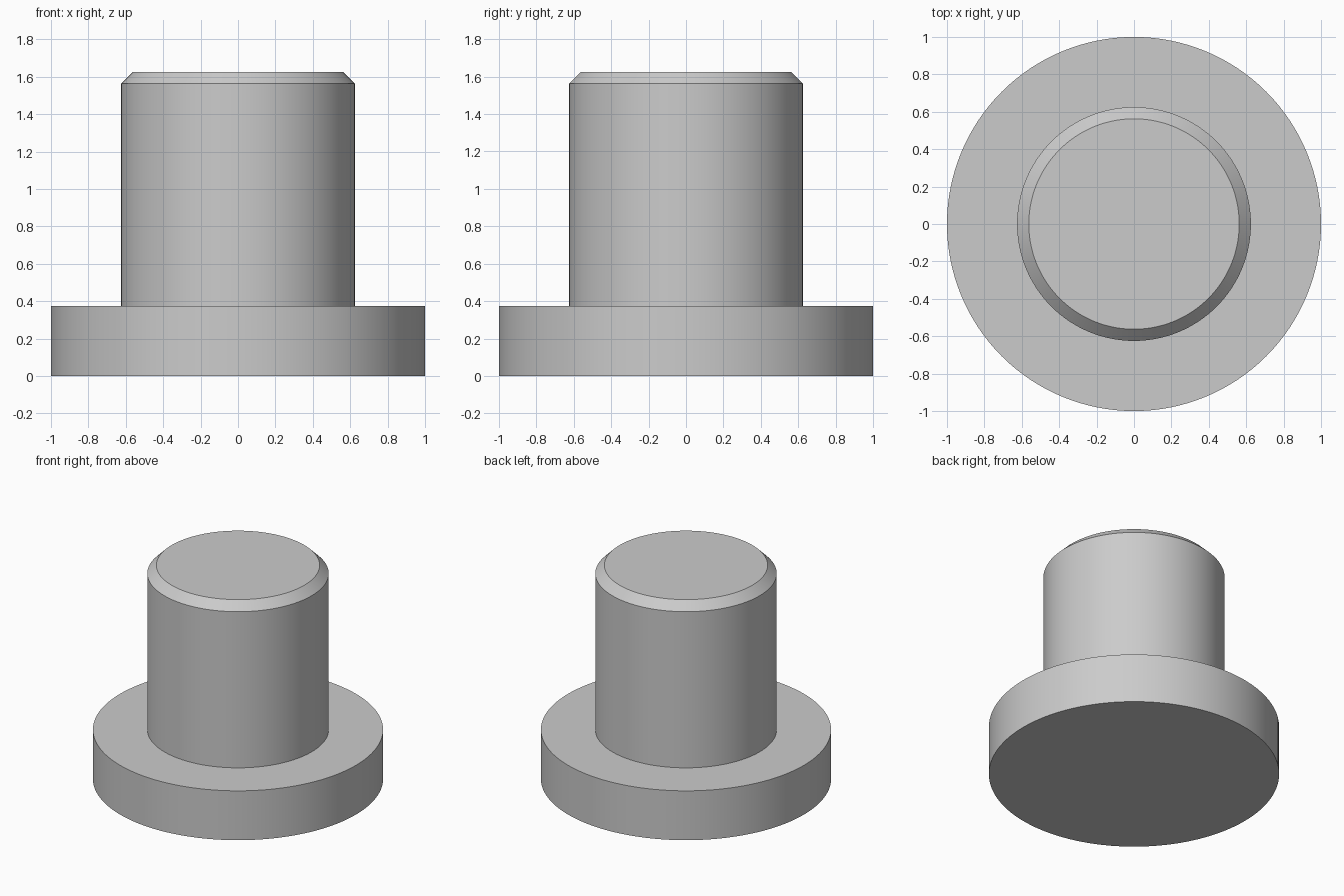
import bpy
import bmesh
import math

cube = bpy.data.objects.get("Cube")
if cube:
    bpy.data.objects.remove(cube, do_unlink=True)

SEGMENTS = 128

# Single plain grey
grey = bpy.data.materials.new("light_grey")
grey.use_nodes = True
colour = (0.6, 0.6, 0.6, 1.0)
grey.diffuse_color = colour
grey.node_tree.nodes["Principled BSDF"].inputs["Base Color"].default_value = colour


def turned_part(name, profile, material):
    """Revolve (radius, height) points around z and cap both ends."""
    bm = bmesh.new()
    rings = []
    for radius, height in profile:
        angles = [math.tau * i / SEGMENTS for i in range(SEGMENTS)]
        rings.append([bm.verts.new((radius * math.cos(a), radius * math.sin(a), height))
                      for a in angles])
    for low, high in zip(rings, rings[1:]):
        for i in range(SEGMENTS):
            j = (i + 1) % SEGMENTS
            bm.faces.new((low[i], low[j], high[j], high[i]))
    bm.faces.new(list(reversed(rings[0])))
    bm.faces.new(rings[-1])
    mesh = bpy.data.meshes.new(name)
    bm.to_mesh(mesh)
    bm.free()
    mesh.materials.append(material)
    obj = bpy.data.objects.new(name, mesh)
    bpy.context.collection.objects.link(obj)
    bpy.ops.object.select_all(action="DESELECT")
    obj.select_set(True)
    bpy.context.view_layer.objects.active = obj
    bpy.ops.object.shade_smooth_by_angle(angle=math.radians(30))
    return obj


# Flange, shoulder, shaft and chamfered tip turned as one solid
turned_part("flanged_pin", [
    (1.0, 0.0),
    (1.0, 0.375),
    (0.625, 0.375),
    (0.625, 1.5625),
    (0.5625, 1.625),
], grey)
